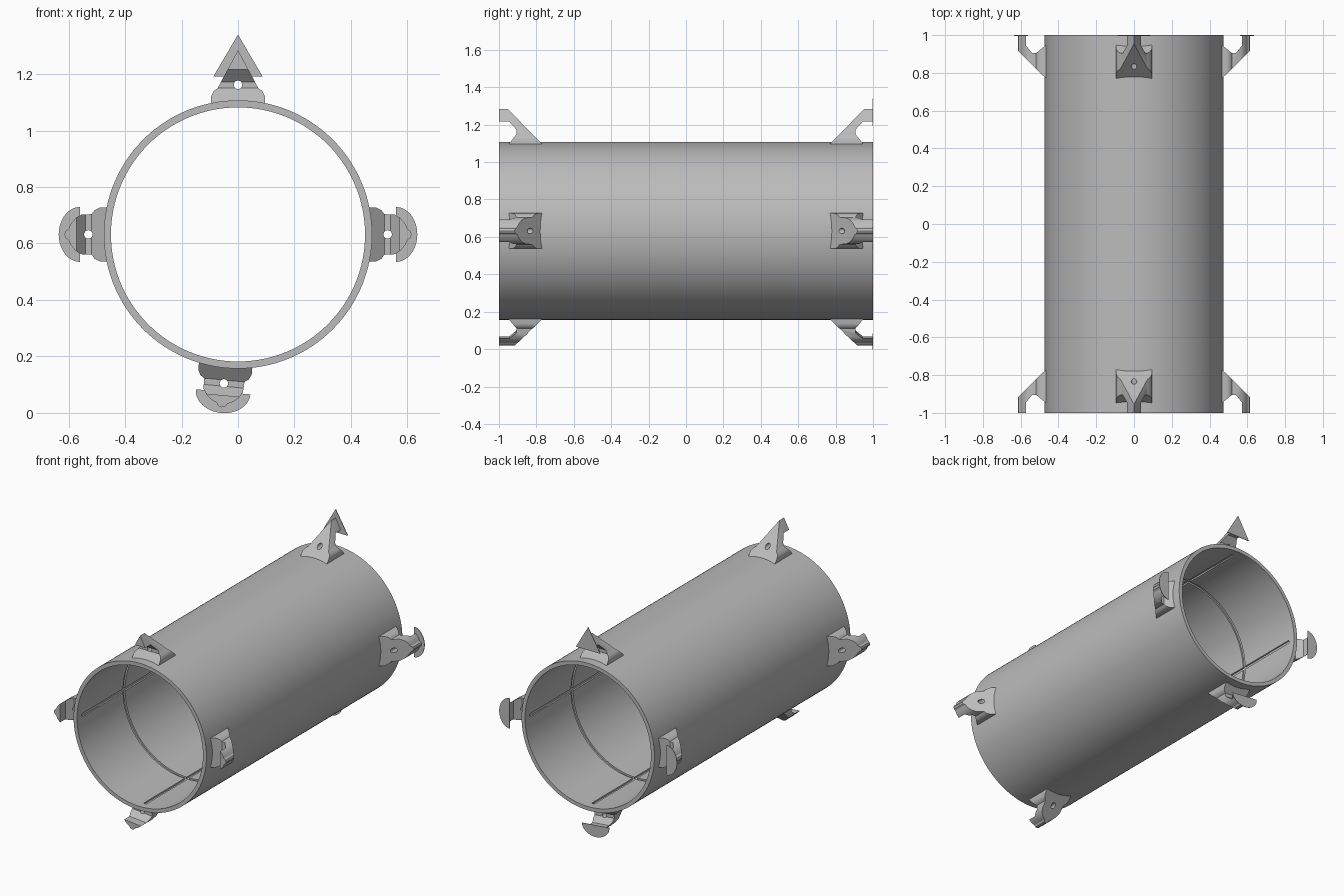
import bpy, bmesh, math
from mathutils import Vector

cube = bpy.data.objects.get("Cube")
if cube:
    bpy.data.objects.remove(cube)

AXIS_Z = 0.632
OUTER, INNER, GROOVE = 0.475, 0.45, 0.46

grey = bpy.data.materials.new("plain_grey")
grey.use_nodes = True
grey.diffuse_color = (0.5, 0.5, 0.5, 1)
grey.node_tree.nodes["Principled BSDF"].inputs["Base Color"].default_value = (0.5, 0.5, 0.5, 1)


def place(u, y, r, angle):
    """Turn sideways, lengthwise and outward distances into a point round the tube."""
    return Vector((u * math.cos(angle) + r * math.sin(angle), y,
                   AXIS_Z - u * math.sin(angle) + r * math.cos(angle)))


def make_object(name, bm):
    bmesh.ops.recalc_face_normals(bm, faces=bm.faces)
    mesh = bpy.data.meshes.new(name)
    bm.to_mesh(mesh)
    bm.free()
    obj = bpy.data.objects.new(name, mesh)
    bpy.context.collection.objects.link(obj)
    mesh.materials.append(grey)
    return obj


def prism(name, points, step):
    bm = bmesh.new()
    face = bm.faces.new([bm.verts.new(p) for p in points])
    new = bmesh.ops.extrude_face_region(bm, geom=[face])["geom"]
    bmesh.ops.translate(bm, vec=step, verts=[v for v in new if isinstance(v, bmesh.types.BMVert)])
    return make_object(name, bm)


def boolean(obj, cutter, operation):
    mod = obj.modifiers.new(operation.lower(), "BOOLEAN")
    mod.operation, mod.object, mod.solver = operation, cutter, "EXACT"
    cutter.hide_render = True
    cutter.hide_set(True)


def finish(obj, angle=30):
    """Apply the modifiers, drop the cutters and shade."""
    cutters = {m.object for m in obj.modifiers if m.type == "BOOLEAN"}
    bpy.ops.object.select_all(action="DESELECT")
    obj.select_set(True)
    bpy.context.view_layer.objects.active = obj
    for mod in list(obj.modifiers):
        bpy.ops.object.modifier_apply(modifier=mod.name)
    for cutter in cutters:
        bpy.data.objects.remove(cutter)
    bpy.ops.object.shade_smooth_by_angle(angle=math.radians(angle))


# Tube with two ring grooves in its bore
bm = bmesh.new()
section = [(-1, OUTER), (1, OUTER), (1, INNER)]
for y in (0.52, -0.52):
    section += [(y + 0.01, INNER), (y + 0.01, GROOVE), (y - 0.01, GROOVE), (y - 0.01, INNER)]
section.append((-1, INNER))
loop = [bm.verts.new(place(0, y, r, 0)) for y, r in section]
edges = [bm.edges.new((v, loop[i - 1])) for i, v in enumerate(loop)]
bmesh.ops.spin(bm, geom=loop + edges, cent=(0, 0, AXIS_Z), axis=(0, 1, 0),
               angle=math.tau, steps=128, use_merge=True)
bmesh.ops.remove_doubles(bm, verts=bm.verts, dist=0.0001)
tube = make_object("tube", bm)

# Four long grooves in the bore, stopping short of the ends
for i in range(4):
    corners = [(-0.01, 0.43), (0.01, 0.43), (0.01, GROOVE), (-0.01, GROOVE)]
    slot = prism("groove_cutter", [place(u, -0.95, r, i * math.pi / 2) for u, r in corners],
                 Vector((0, 1.9, 0)))
    boolean(tube, slot, "DIFFERENCE")
finish(tube)

# Half outlines of the clips: rounded foot, neck and head
foot = [(0.095, 0.458), (0.095, 0.49), (0.086, 0.508), (0.072, 0.518)]
pointed = foot + [(0, 0.653)]
rounded = foot + [(0.07, 0.555), (0.058, 0.575), (0.038, 0.592), (0.02, 0.6),
                  (0.012, 0.611), (0, 0.615)]

# Outlines of the end plates
triangle_plate = [(-0.087, 0.56), (0.087, 0.56), (0, 0.708)]
half_disc_plate = [(0.097 * math.cos(t), 0.56 + 0.075 * math.sin(t))
                   for t in (math.pi * k / 32 for k in range(33))]


def clip(name, half, plate, lip, angle):
    outline = half + [(-u, r) for u, r in reversed(half[:-1])]
    body = prism(name + "_clip", [place(u, -1, r, angle) for u, r in outline], Vector((0, 0.3, 0)))

    # Sloped back and hooked opening
    side = [(-1.01, lip), (-0.945, lip), (-0.905, 0.54), (-0.905, 0.518), (-0.96, 0.45),
            (-0.755, 0.45), (-1.01, 0.71)]
    hook = prism("hook_cutter", [place(-0.2, y, r, angle) for y, r in side],
                 place(0.4, 0, 0, angle) - place(0, 0, 0, angle))
    boolean(body, hook, "INTERSECT")

    # Round hole through the slope
    ring = [(0.015 * math.cos(math.tau * k / 24), 0.53 + 0.015 * math.sin(math.tau * k / 24))
            for k in range(24)]
    boolean(body, prism("hole_cutter", [place(u, -1.1, r, angle) for u, r in ring],
                        Vector((0, 0.5, 0))), "DIFFERENCE")

    # Same clip at the other end
    mirror = body.modifiers.new("mirror", "MIRROR")
    mirror.use_axis = (False, True, False)
    mirror.use_clip = False
    finish(body)

    # Thin plate on the back end only
    finish(prism(name + "_end_plate", [place(u, 0.996, r, angle) for u, r in plate],
                 Vector((0, 0.004, 0))))


clip("top", pointed, triangle_plate, 0.584, 0)
clip("left", rounded, half_disc_plate, 0.572, math.pi / 2)
clip("right", rounded, half_disc_plate, 0.572, -math.pi / 2)
clip("bottom", rounded, half_disc_plate, 0.572, math.radians(185.4))
